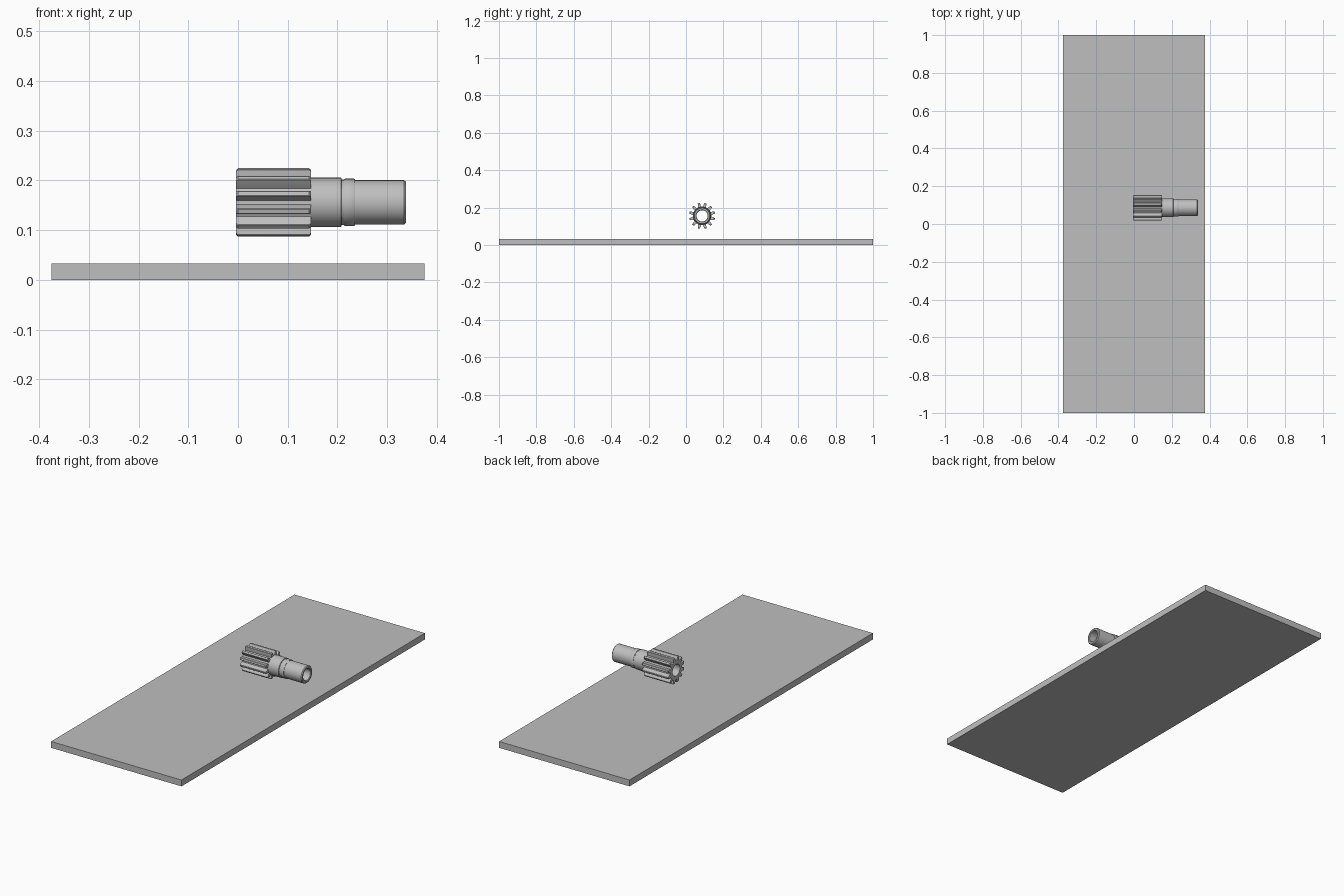
import bpy, bmesh
from math import sin, cos, tau, radians, atan2, hypot

if "Cube" in bpy.data.objects:
    bpy.data.objects.remove(bpy.data.objects["Cube"], do_unlink=True)

AXIS_Y, AXIS_Z = 0.086, 0.156
BORE = 0.03
TEETH = 12

grey = bpy.data.materials.new("plain grey")
grey.use_nodes = True
color = (0.52, 0.52, 0.52, 1)
grey.diffuse_color = color
grey.node_tree.nodes["Principled BSDF"].inputs["Base Color"].default_value = color


def finish(name, bm, smooth=True):
    bmesh.ops.recalc_face_normals(bm, faces=bm.faces)
    mesh = bpy.data.meshes.new(name)
    bm.to_mesh(mesh)
    bm.free()
    mesh.materials.append(grey)
    obj = bpy.data.objects.new(name, mesh)
    bpy.context.collection.objects.link(obj)
    if smooth:
        bpy.ops.object.select_all(action="DESELECT")
        obj.select_set(True)
        bpy.context.view_layer.objects.active = obj
        bpy.ops.object.shade_smooth_by_angle(angle=radians(30))
    return obj


def loft_tube(name, stations):
    """Join rings of (angle, radius) points along x into a closed tube."""
    bm = bmesh.new()
    rings = [[bm.verts.new((x, AXIS_Y + r * sin(a), AXIS_Z + r * cos(a)))
              for a, r in ring] for x, ring in stations]
    n = len(rings[0])
    for a, b in zip(rings, rings[1:] + rings[:1]):
        for i in range(n):
            j = (i + 1) % n
            bm.faces.new((a[i], a[j], b[j], b[i]))
    return finish(name, bm)


def circle(radius, count=48):
    return [(tau * i / count, radius) for i in range(count)]


def gear_ring(tip):
    """Outline of the toothed section, one rounded tooth at a time."""
    half_tooth = [(0.0085, 0.048), (0.0078, 0.055), (0.0068, 0.062),
                  (0.0056, tip - 0.0012), (0.0042, tip)]
    side = half_tooth + [(-w, h) for w, h in reversed(half_tooth)]
    ring = []
    for t in range(TEETH):
        middle = tau * (t + 0.5) / TEETH
        for w, h in side:
            ring.append((middle + atan2(-w, h), hypot(w, h)))
        ring.append((middle + tau / TEETH / 2, 0.048))
    return ring


# Flat base plate
bm = bmesh.new()
bmesh.ops.create_cube(bm, size=1)
for v in bm.verts:
    v.co = (v.co.x * 0.75, v.co.y * 2, (v.co.z + 0.5) * 0.033)
finish("base_plate", bm, smooth=False)

# Toothed pinion with chamfered ends and a through bore
outer, end = gear_ring(0.07), gear_ring(0.066)
bore_ring = [(a, BORE) for a, r in outer]
loft_tube("pinion_gear", [(-0.004, end), (0.0, outer), (0.143, outer),
                          (0.147, end), (0.147, bore_ring), (-0.004, bore_ring)])

# Stepped hollow shaft with groove, collar and chamfered tip
shaft = [(0.147, BORE), (0.147, 0.0495), (0.207, 0.0495), (0.208, 0.0485),
         (0.208, 0.0455), (0.213, 0.0455), (0.213, 0.0465), (0.215, 0.0475),
         (0.233, 0.0475), (0.235, 0.0465), (0.235, 0.0445), (0.334, 0.0445),
         (0.338, 0.041), (0.338, BORE + 0.003), (0.335, BORE)]
loft_tube("hollow_shaft", [(x, circle(r)) for x, r in shaft])
